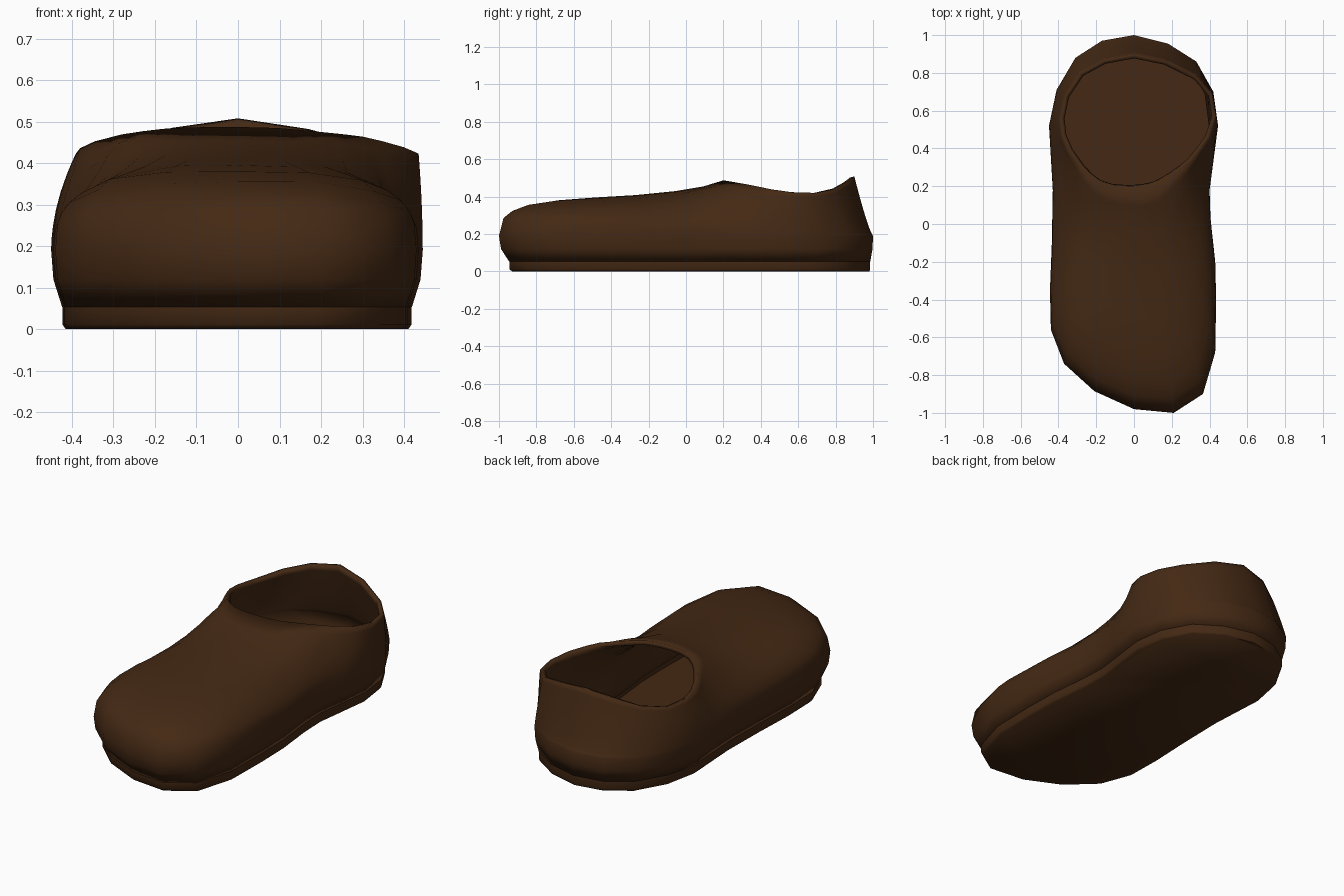
import bpy, bmesh
from mathutils import Vector
from mathutils.geometry import intersect_point_line

if "Cube" in bpy.data.objects:
    bpy.data.objects.remove(bpy.data.objects["Cube"])

# widest outline (x, y) paired with the collar rim (x, y), from heel round by +x
PAIRS = [
    (0, 1, 0, .90), (.18, .955, .17, .865), (.33, .86, .33, .785), (.42, .70, .415, .69),
    (.445, .52, .435, .57), (.42, .33, .40, .46), (.40, .18, .345, .385), (.405, .03, .30, .335),
    (.43, -.2, .25, .30), (.435, -.4, .2, .27), (.43, -.68, .15, .24), (.365, -.9, .1, .215),
    (.21, -1, .05, .205), (0, -.98, 0, .2), (-.21, -.885, -.06, .2), (-.37, -.74, -.12, .205),
    (-.44, -.56, -.18, .225), (-.445, -.35, -.23, .26), (-.435, -.1, -.28, .305),
    (-.43, .18, -.345, .39), (-.44, .35, -.38, .47), (-.45, .52, -.39, .56),
    (-.41, .71, -.365, .68), (-.31, .88, -.285, .80), (-.17, .97, -.16, .87)]
OUT = [Vector((p[0], p[1])) for p in PAIRS]
RIM = [Vector((p[2], p[3])) for p in PAIRS]
N = len(OUT)
# height along the length: instep, then collar
TOP = [(-1, .375), (-.68, .385), (-.3, .405), (0, .435), (.12, .46), (.2, .487), (.33, .465),
       (.5, .43), (.65, .415), (.77, .43), (.87, .485), (.9, .508)]


def top(y):
    for (a, za), (b, zb) in zip(TOP, TOP[1:]):
        if y <= b:
            return za + (zb - za) * max(0, (y - a) / (b - a))
    return TOP[-1][1]


def edge_distance(p):
    best = 9
    for i in range(N):
        a, b = OUT[i], OUT[(i + 1) % N]
        _, f = intersect_point_line(p, a, b)
        best = min(best, (p - a.lerp(b, min(1, max(0, f)))).length)
    return best


def smooth(v):
    v = min(1, max(0, v))
    return v * v * (3 - 2 * v)


def roof(p):
    # boxy toe, rounder towards the waist
    s = min(1, edge_distance(p) / .44)
    n = 2.8 - .8 * smooth((p.y + .7) / .7)
    return .2 + (top(p.y) - .2) * (1 - (1 - s) ** n) ** (1 / n)


def inset_ring(k, z):
    # k = 1 gives the sole outline, 0 the widest outline
    return [(p.x * (1 - .06 * k), p.y * (1 - .035 * k) + .02 * k, z) for p in OUT]


def upper_ring(t):
    ring = []
    for a, b in zip(OUT, RIM):
        f = smooth((.5 - a.y) / .4)
        # side walls bulge out, the heel curves in
        bulge = 1.9 - 1.1 * smooth((a.y - .7) / .28)
        p = a.lerp(b, t ** (1 + (1 - f) * (bulge - 1)))
        wall = .19 + (top(b.y) - .19) * t
        dome = roof(p) + t ** 4 * (top(b.y) - roof(b))
        ring.append((p.x, p.y, wall + (dome - wall) * f))
    return ring


mat = bpy.data.materials.new("brown_leather")
mat.diffuse_color = (.058, .022, .007, 1)
mat.use_nodes = True
mat.node_tree.nodes["Principled BSDF"].inputs["Base Color"].default_value = mat.diffuse_color


def loft(name, rings, caps=False):
    bm = bmesh.new()
    vs = [[bm.verts.new(c) for c in r] for r in rings]
    for lo, hi in zip(vs, vs[1:]):
        for i in range(N):
            j = (i + 1) % N
            bm.faces.new((lo[j], lo[i], hi[i], hi[j]))
    if caps:
        bm.faces.new(vs[0])
        bm.faces.new(vs[-1][::-1])
    me = bpy.data.meshes.new(name)
    bm.to_mesh(me)
    bm.free()
    me.materials.append(mat)
    ob = bpy.data.objects.new(name, me)
    bpy.context.collection.objects.link(ob)
    bpy.ops.object.select_all(action='DESELECT')
    ob.select_set(True)
    bpy.context.view_layer.objects.active = ob
    bpy.ops.object.shade_smooth_by_angle(angle=1.2)
    return ob


# sole tray, its recess is the inner floor
loft("sole", [inset_ring(1.3, 0), inset_ring(1, .012), inset_ring(1, .055),
              inset_ring(1.45, .055), inset_ring(1.5, .028)], caps=True)

# upper shell: side wall, then vamp and collar
rings = [inset_ring(.97, .054), inset_ring(.2, .12), inset_ring(0, .19)]
rings += [upper_ring(t) for t in (.02, .06, .13, .25, .42, .6, .78, .91, 1)]
upper = loft("upper", rings)
# leather thickness, inwards
sol = upper.modifiers.new("thickness", 'SOLIDIFY')
sol.thickness = .024
sol.offset = -1
